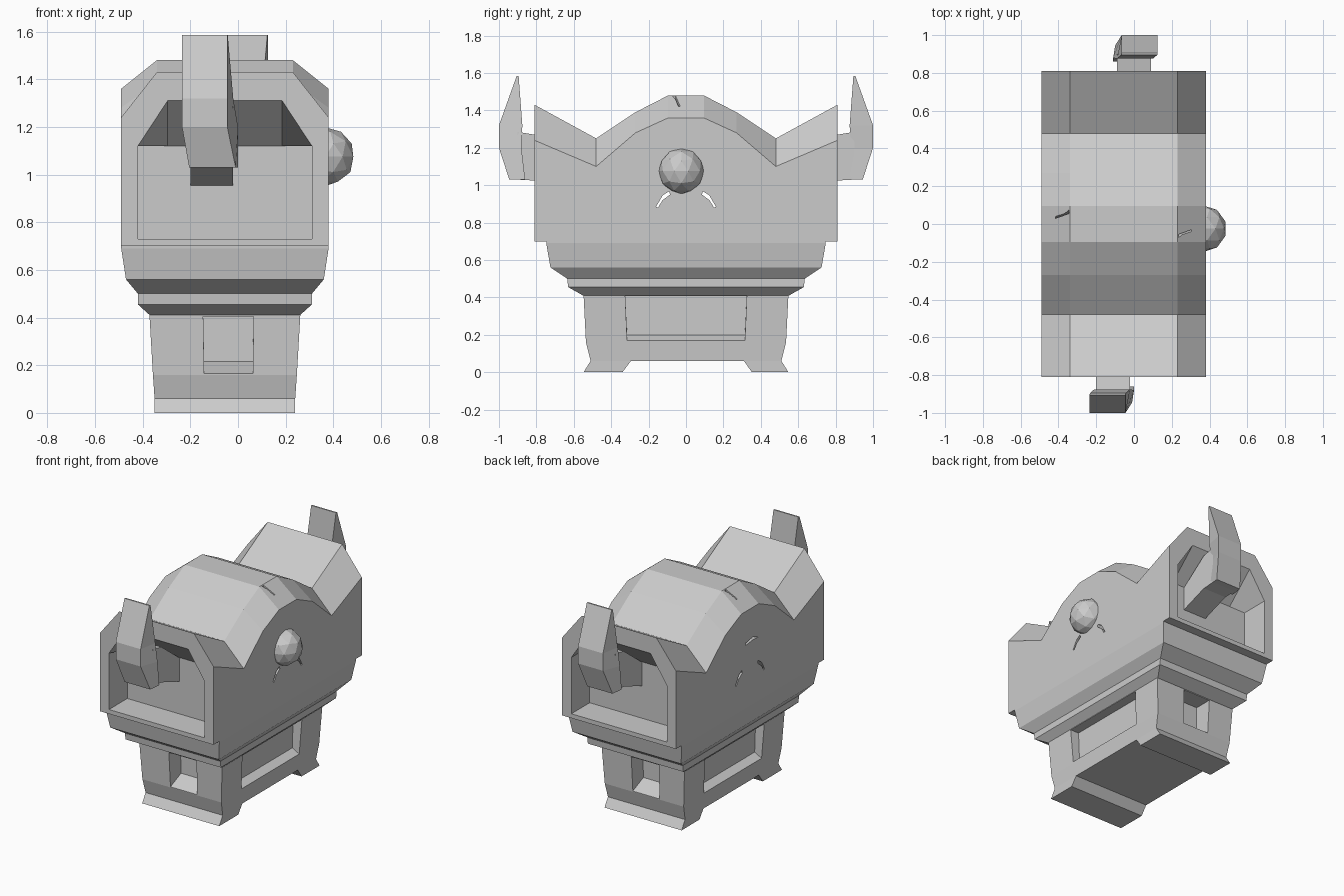
import bpy, bmesh, math
from mathutils import Matrix

if "Cube" in bpy.data.objects:
    bpy.data.objects.remove(bpy.data.objects["Cube"])

CX = -0.055  # middle of the housing across x

grey = bpy.data.materials.new("plain_grey")
grey.diffuse_color = (0.6, 0.6, 0.6, 1)
grey.use_nodes = True
grey.node_tree.nodes["Principled BSDF"].inputs["Base Color"].default_value = grey.diffuse_color


def finish(name, bm):
    bmesh.ops.recalc_face_normals(bm, faces=bm.faces)
    me = bpy.data.meshes.new(name)
    bm.to_mesh(me)
    bm.free()
    me.materials.append(grey)
    ob = bpy.data.objects.new(name, me)
    bpy.context.collection.objects.link(ob)
    return ob


def loft(name, sections):
    """Skin a row of equal-length sections and cap both ends."""
    bm = bmesh.new()
    rings = [[bm.verts.new(p) for p in s] for s in sections]
    n = len(rings[0])
    for a, b in zip(rings, rings[1:]):
        for i in range(n):
            j = (i + 1) % n
            bm.faces.new((a[i], a[j], b[j], b[i]))
    bm.faces.new(rings[0])
    bm.faces.new(rings[-1])
    bmesh.ops.remove_doubles(bm, verts=bm.verts, dist=0.0001)
    return finish(name, bm)


def rect(x0, x1, y0, y1, z):
    return [(x0, y0, z), (x1, y0, z), (x1, y1, z), (x0, y1, z)]


def spin(ob):
    """Half turn about the housing's vertical axis."""
    ob.data.transform(Matrix.Translation((CX, 0, 0)) @ Matrix.Rotation(math.pi, 4, 'Z')
                      @ Matrix.Translation((-CX, 0, 0)))
    return ob


def cut(ob, cutter):
    m = ob.modifiers.new("cut", 'BOOLEAN')
    m.operation, m.solver, m.object = 'DIFFERENCE', 'EXACT', cutter
    bpy.context.view_layer.objects.active = ob
    bpy.ops.object.modifier_apply(modifier=m.name)
    bpy.data.objects.remove(cutter)


# Housing: chamfered cross-section following a wavy roof line
half = [(0.81, 1.24, 1.43), (0.48, 1.10, 1.25), (0.27, 1.28, 1.39), (0.095, 1.36, 1.48)]
roof = [(-y, s, t) for y, s, t in half] + half[::-1]
housing = loft("housing", [
    [(CX - .435, y, .70), (CX + .435, y, .70), (CX + .435, y, s),
     (CX + .285, y, t), (CX - .285, y, t), (CX - .435, y, s)] for y, s, t in roof])


# End openings with a sloping ceiling
def opening():
    def sec(y, w, side, top):
        return [(CX - .365, y, .73), (CX + .365, y, .73), (CX + .365, y, side),
                (CX + w, y, top), (CX - w, y, top), (CX - .365, y, side)]
    d = .2
    return loft("opening_cutter", [sec(-.91, .24, 1.12, 1.31), sec(-.81, .24, 1.12, 1.31),
                                   sec(-.81 + d, .24, 1.119, 1.12)])


cut(housing, opening())
cut(housing, spin(opening()))


# Curved slits through the side walls
def slit(pts):
    return loft("slit_cutter", [[(x, y, z) for y, z in pts] for x in (-.7, .6)])


lower = [(.09, .968), (.125, .945), (.16, .885), (.15, .88), (.125, .92), (.085, .95)]
cut(housing, slit(lower))
cut(housing, slit([(-y, z) for y, z in lower]))
cut(housing, slit([(-.09, 1.13), (-.03, 1.155), (.05, 1.14), (.05, 1.125), (-.03, 1.135)]))

# Notches where the ridge band meets the roof chamfers
for s in (-1, 1):
    x0, x1 = CX + s * .29, CX + s * .36
    cut(housing, loft("notch_cutter", [
        [(x0, -s * .09, 1.49), (x0, -s * .055, 1.49), (x0, -s * .055, 1.46)],
        [(x1, -s * .06, 1.46), (x1, -s * .03, 1.46), (x1, -s * .03, 1.40)]]))

# Stepped collar under the housing
collar = [(.365 - .05, .55, .41), (.365, .63, .455), (.365, .635, .50),
          (.415, .725, .56), (.435, .747, .69), (.435, .747, .70)]
loft("collar", [rect(CX - w, CX + w, -d, d, z) for w, d, z in collar])

# Pedestal with flared feet
ped = [(.295, .548, 0), (.295, .51, .06), (.302, .535, .16), (.317, .548, .42)]
pedestal = loft("pedestal", [rect(CX - w, CX + w, -d, d, z) for w, d, z in ped])
cut(pedestal, loft("arch_cutter", [
    [(x, -.37, -.04), (x, .38, -.04), (x, .31, .06), (x, -.295, .06)] for x in (-.6, .6)]))


# Recessed panels on all four pedestal faces
def side_panel():
    return loft("panel_cutter", [
        [(x, -.315, z), (x, .315, z), (x, .325, .408), (x, -.325, .408)]
        for x, z in ((CX + .4, .14), (CX + .308, .168), (CX + .25, .20))])


def end_panel():
    return loft("panel_cutter", [
        [(-.142, y, z), (.062, y, z), (.066, y, .405), (-.146, y, .405)]
        for y, z in ((-.6, .15), (-.535, .165), (-.42, .215))])


for maker in (side_panel, end_panel):
    cut(pedestal, maker())
    cut(pedestal, spin(maker()))


# Upswept horns at both ends, each with a neck reaching into its opening
def horn(name):
    def sec(z, yf, yb, xl, xf, xb):
        return [(xl, yf, z), (xf, yf, z), (xb, yb, z), (xl + xb - xf, yb, z)]
    return loft(name, [sec(1.03, -.945, -.86, -.205, -.01, 0),
                       sec(1.20, -1.0, -.88, -.235, -.045, 0),
                       sec(1.32, -1.0, -.875, -.235, -.045, -.02),
                       sec(1.585, -.905, -.895, -.235, -.045, -.043)])


def neck(name):
    return loft(name, [[(-.2, y, a), (-.02, y, a), (-.02, y, b), (-.2, y, b)]
                       for y, a, b in ((-.90, 1.03, 1.285), (-.81, 1.025, 1.27), (-.6, .95, 1.11))])


horn("front_horn")
neck("front_neck")
spin(horn("back_horn"))
spin(neck("back_neck"))

# Faceted knob on the right side
bm = bmesh.new()
bmesh.ops.create_icosphere(bm, subdivisions=2, radius=.123,
                           matrix=Matrix.Translation((.367, -.025, 1.075)))
finish("side_knob", bm)
